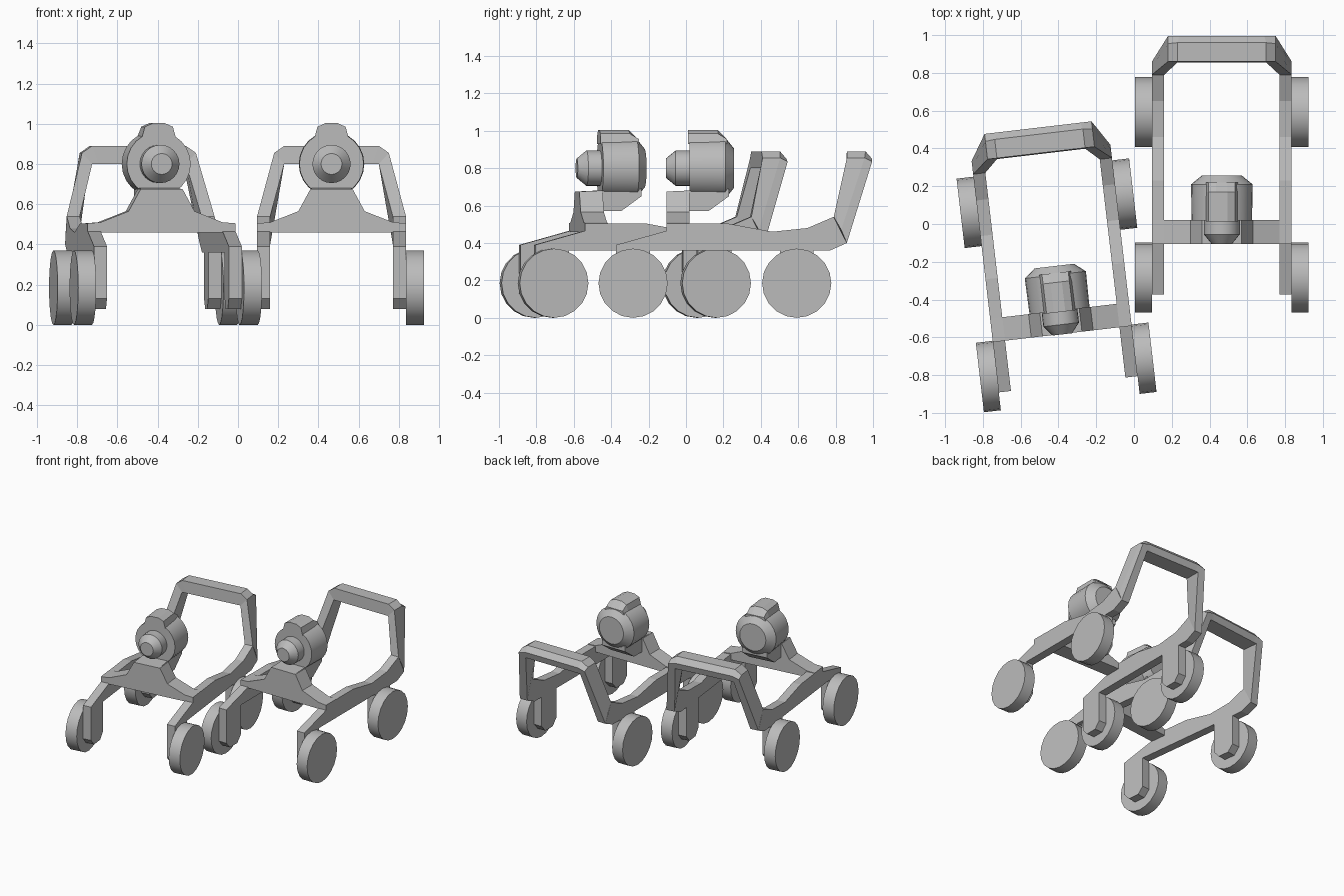
import bpy, bmesh, math
from mathutils import Matrix, Vector

if "Cube" in bpy.data.objects:
    bpy.data.objects.remove(bpy.data.objects["Cube"])

grey = bpy.data.materials.new("plain_grey")
grey.diffuse_color = (0.5, 0.5, 0.5, 1)
grey.use_nodes = True
grey.node_tree.nodes["Principled BSDF"].inputs["Base Color"].default_value = grey.diffuse_color


def finish(bm, name, place, smooth=False):
    bmesh.ops.recalc_face_normals(bm, faces=bm.faces)
    me = bpy.data.meshes.new(name)
    bm.to_mesh(me)
    bm.free()
    me.materials.append(grey)
    ob = bpy.data.objects.new(name, me)
    bpy.context.collection.objects.link(ob)
    ob.matrix_world = place
    if smooth:
        bpy.ops.object.select_all(action='DESELECT')
        ob.select_set(True)
        bpy.context.view_layer.objects.active = ob
        bpy.ops.object.shade_smooth_by_angle(angle=math.radians(30))
    return ob


def loft(name, rings, place, smooth=False):
    """Join equal-length rings of points into a capped solid."""
    bm = bmesh.new()
    vs = [[bm.verts.new(p) for p in r] for r in rings]
    n = len(vs[0])
    for a, b in zip(vs, vs[1:]):
        for i in range(n):
            j = (i + 1) % n
            bm.faces.new((a[i], a[j], b[j], b[i]))
    bm.faces.new(vs[0])
    bm.faces.new(vs[-1])
    return finish(bm, name, place, smooth)


def side_prism(name, prof, x0, x1, place):
    return loft(name, [[(x, y, z) for y, z in prof] for x in (x0, x1)], place)


def front_prism(name, prof, y0, y1, place):
    return loft(name, [[(x, y, z) for x, z in prof] for y in (y0, y1)], place)


def turned_y(name, stations, zc, place, n=24):
    """Round part along y from (y, radius) stations."""
    rings = [[(r * math.cos(2 * math.pi * i / n), y, zc + r * math.sin(2 * math.pi * i / n))
              for i in range(n)] for y, r in stations]
    return loft(name, rings, place, True)


def wheel(name, x0, x1, yc, place, r=0.185, n=20):
    rings = [[(x, yc + r * math.cos(2 * math.pi * i / n), r + r * math.sin(2 * math.pi * i / n))
              for i in range(n)] for x in (x0, x1)]
    return loft(name, rings, place, True)


def leg(yc):
    """Chamfered leg outline, listed from the rear downwards and forwards."""
    return [(yc + .09, .13), (yc + .045, .08), (yc - .045, .08), (yc - .09, .13)]


FRONT, REAR = -0.283, 0.592
rail = [(-.105, .503), (.23, .503), (.46, .46), (.65, .48), (.79, .54), (.86, .40), (.77, .36),
        (REAR + .09, .36)] + leg(REAR) + [(REAR - .09, .36), (FRONT + .09, .36)] + leg(FRONT) + \
       [(FRONT - .09, .39), (-.105, .465)]


def cart(tag, place):
    for s, side in ((-1, "left"), (1, "right")):
        # side rail with both legs
        side_prism(f"{side}_rail_{tag}", rail, s * .305, s * .37, place)
        # wheels outside the legs
        for yc, end in ((FRONT, "front"), (REAR, "rear")):
            wheel(f"{end}_{side}_wheel_{tag}", s * .37, s * .46, yc, place)
    # rear hoop: outer front, outer ridge, outer back, inner back, inner front
    half = [
        [(.37, .79, .54), (.37, .83, .47), (.37, .86, .40), (.305, .86, .40), (.305, .79, .54)],
        [(.285, .86, .855), (.285, .955, .855), (.285, .995, .835), (.235, .98, .80), (.235, .855, .80)],
        [(.235, .86, .89), (.235, .96, .89), (.225, .995, .85), (.205, .98, .80), (.205, .855, .80)],
    ]
    mirror = [[(-x, y, z) for x, y, z in r] for r in reversed(half)]
    loft(f"rear_hoop_{tag}", half + mirror, place)
    # front cross bar rising to the mount
    edge = [(.37, .46), (.37, .505), (.305, .51), (.165, .565), (.105, .675)]
    front_prism(f"cross_bar_{tag}", edge + [(-x, z) for x, z in reversed(edge)], -.105, .02, place)
    # cradle under the head
    side_prism(f"cradle_{tag}", [(-.105, .57), (.12, .57), (.23, .65), (.23, .69), (-.105, .675)],
               -.10, .10, place)
    # round head with chamfered back
    turned_y(f"head_{tag}", [(.018, .16), (.21, .163), (.257, .105)], .80, place)
    # stepped snout
    turned_y(f"snout_{tag}", [(.03, .095), (-.055, .095), (-.107, .052)], .80, place)
    # cap on top of the head
    cap = [(.085, .93), (.07, .985), (.03, 1.003)]
    cap = cap + [(-x, z) for x, z in reversed(cap)]
    tail = [(x, min(z, .955)) for x, z in cap]
    loft(f"head_cap_{tag}", [[(x, y, z) for x, z in p] for y, p in ((.012, cap), (.17, cap), (.22, tail))],
         place)


cart("a", Matrix.Translation(Vector((.465, 0, 0))))
cart("b", Matrix.Translation(Vector((-.392, -.478, 0))) @ Matrix.Rotation(math.radians(6.7), 4, 'Z'))
